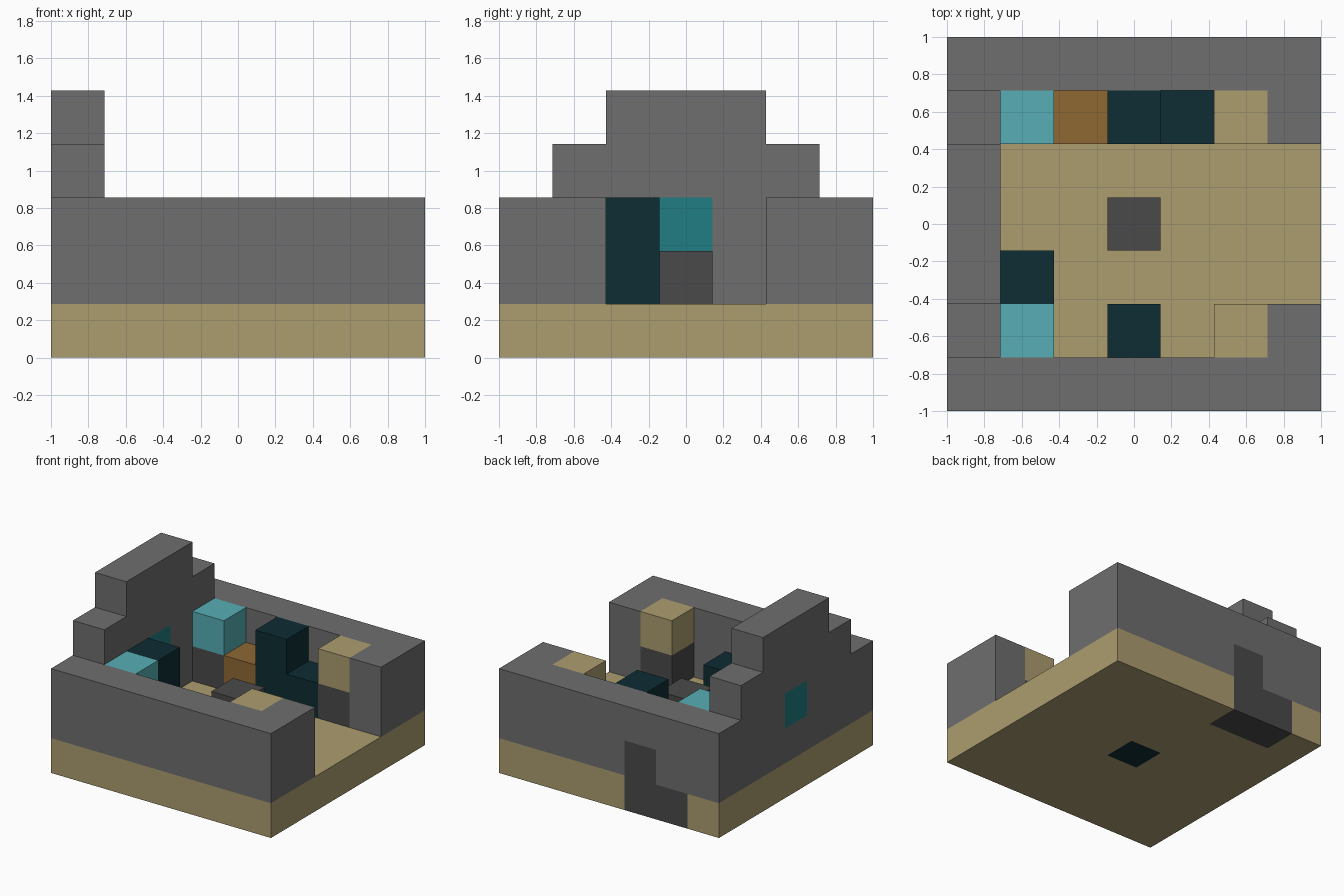
import bpy
import bmesh
from mathutils import Vector

if "Cube" in bpy.data.objects:
    bpy.data.objects.remove(bpy.data.objects["Cube"], do_unlink=True)

N = 7            # cells along each side
CELL = 2 / N     # size of one cell


def linear(byte):
    c = byte / 255
    return c / 12.92 if c <= 0.04045 else ((c + 0.055) / 1.055) ** 2.4


def material(name, hex_code):
    rgb = [linear(b) for b in bytes.fromhex(hex_code)]
    mat = bpy.data.materials.new(name)
    mat.use_nodes = True
    mat.diffuse_color = (*rgb, 1)
    bsdf = mat.node_tree.nodes["Principled BSDF"]
    bsdf.inputs["Base Color"].default_value = (*rgb, 1)
    bsdf.inputs["Roughness"].default_value = 0.9
    return mat


stone = material("stone_grey", "6E6E6E")
dark_stone = material("dark_grey", "4A4A4A")
sand = material("sand", "AC9D70")
light_teal = material("light_teal", "57AEB5")
deep_teal = material("deep_teal", "207D82")
dark_teal = material("dark_teal", "0D2D33")
brown = material("brown", "8F6834")

cells = {}       # occupied cell -> part name
parts = {}       # part name -> material


def block(name, mat, low, high=None):
    """Fill all cells from low to high (inclusive); later parts replace earlier ones."""
    high = high or low
    parts[name] = mat
    for x in range(low[0], high[0] + 1):
        for y in range(low[1], high[1] + 1):
            for z in range(low[2], high[2] + 1):
                cells[x, y, z] = name


# Floor slab
block("floor", sand, (0, 0, 0), (6, 6, 0))
block("floor_core", dark_teal, (3, 3, 0))

# Outer walls, with an entrance gap at +x and a stepped gable at -x
block("front_wall", stone, (0, 0, 1), (6, 0, 2))
block("back_wall", stone, (0, 6, 1), (6, 6, 2))
block("gable_wall", stone, (0, 1, 1), (0, 5, 3))
block("gable_top", stone, (0, 2, 4), (0, 4, 4))
for side, y in (("front", 1), ("back", 5)):
    block(side + "_entrance_pier", stone, (6, y, 1), (6, y, 2))
    # Corner stacks beside the entrance and against the gable
    block(side + "_sand_stack_base", dark_stone, (5, y, 1))
    block(side + "_sand_stack_top", sand, (5, y, 2))
    block(side + "_teal_stack_base", dark_stone, (1, y, 1))
    block(side + "_teal_stack_top", light_teal, (1, y, 2))

# Window through the gable and the dark patch in the back wall
block("window", deep_teal, (0, 3, 2))
block("back_patch_foot", dark_stone, (1, 6, 0), (2, 6, 0))
block("back_patch", dark_stone, (2, 6, 1))

# Furnishings inside
block("centre_block", dark_stone, (3, 3, 1))
block("gable_cabinet", dark_teal, (1, 2, 1), (1, 2, 2))
block("brown_crate", brown, (2, 5, 1))
block("tall_cabinet", dark_teal, (3, 5, 1), (3, 5, 2))
block("low_cabinet", dark_teal, (4, 5, 1))
block("front_cabinet", dark_teal, (3, 1, 1))


def build(name, mat):
    """Make the exposed faces of one part's cells."""
    bm = bmesh.new()
    for cell in (c for c, owner in cells.items() if owner == name):
        centre = Vector(cell) + Vector((0.5, 0.5, 0.5)) - Vector((N / 2, N / 2, 0))
        for axis in range(3):
            for sign in (-1, 1):
                neighbour = list(cell)
                neighbour[axis] += sign
                if tuple(neighbour) in cells:
                    continue
                normal, u = Vector(), Vector()
                normal[axis] = sign / 2
                u[(axis + 1) % 3] = 0.5
                v = normal.cross(u) * 2
                corners = (-u - v, u - v, u + v, v - u)
                bm.faces.new([bm.verts.new((centre + normal + c) * CELL) for c in corners])
    bmesh.ops.remove_doubles(bm, verts=bm.verts, dist=CELL / 100)
    mesh = bpy.data.meshes.new(name)
    bm.to_mesh(mesh)
    bm.free()
    mesh.materials.append(mat)
    bpy.context.collection.objects.link(bpy.data.objects.new(name, mesh))


for part, mat in parts.items():
    build(part, mat)
